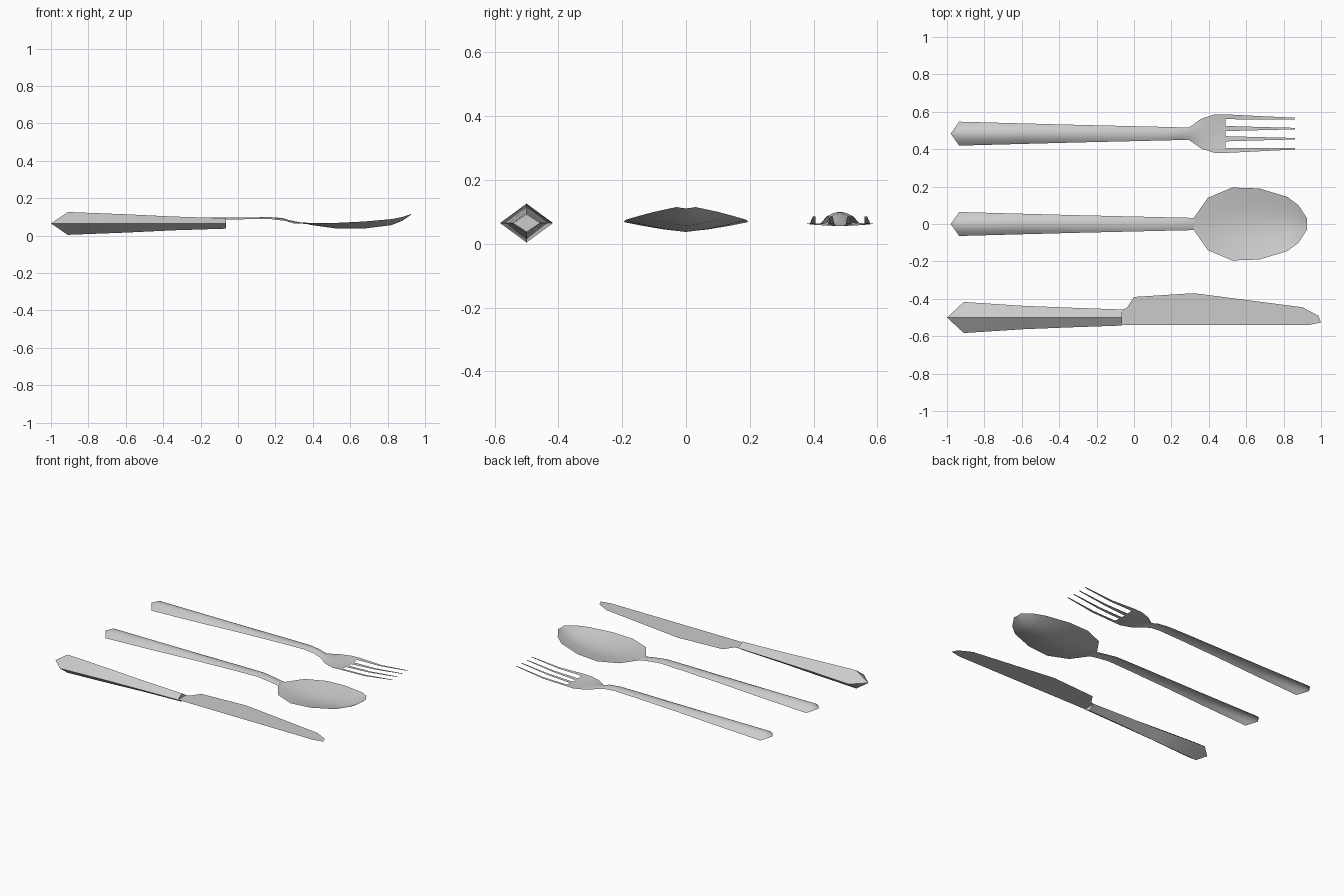
import bpy, math

if "Cube" in bpy.data.objects:
    bpy.data.objects.remove(bpy.data.objects["Cube"])


def make(name, verts, faces):
    me = bpy.data.meshes.new(name)
    me.from_pydata(verts, [], faces)
    me.validate()
    ob = bpy.data.objects.new(name, me)
    bpy.context.collection.objects.link(ob)
    bpy.context.view_layer.objects.active = ob
    ob.select_set(True)
    bpy.ops.object.shade_smooth_by_angle(angle=math.radians(50))
    ob.select_set(False)
    return ob


def loft(stations, cols, cy, power):
    """Thin arched sheet: each station is x, half width, edge z, centre z."""
    verts, faces, n = [], [], len(cols)
    for x, w, ze, zc in stations:
        verts += [(x, cy + w * t, zc + (ze - zc) * abs(t) ** power) for t in cols]
    for i in range(len(stations) - 1):
        for j in range(n - 1):
            a = i * n + j
            faces.append((a, a + n, a + n + 1, a + 1))
    return verts, faces


# Arched handle shared by spoon and fork
handle = [(-0.935, 0.064, 0.062, 0.099), (-0.6, 0.055, 0.07, 0.1),
          (-0.3, 0.047, 0.08, 0.098), (0.0, 0.04, 0.087, 0.096),
          (0.17, 0.036, 0.089, 0.099)]


def add_tip(verts, faces, n, cy):
    k = len(verts)
    verts.append((-0.98, cy, 0.078))
    faces += [(k, j, j + 1) for j in range(n - 1)]


# Spoon handle
cols = [-1, -0.7, -0.35, 0, 0.35, 0.7, 1]
v, f = loft(handle + [(0.25, 0.034, 0.079, 0.088), (0.32, 0.033, 0.068, 0.073)],
            cols, 0, 2)
add_tip(v, f, len(cols), 0)
make("spoon_handle", v, f)

# Spoon bowl
bowl = [(0.32, 0.033, 0.068, 0.073), (0.395, 0.14, 0.068, 0.056),
        (0.525, 0.195, 0.068, 0.038), (0.67, 0.19, 0.075, 0.037),
        (0.82, 0.145, 0.088, 0.056), (0.88, 0.10, 0.1, 0.08),
        (0.925, 0.03, 0.115, 0.111)]
v, f = loft(bowl, cols, 0, 1.4)
make("spoon_bowl", v, f)

# Fork: handle, head and four tines share one sheet
FY = 0.483
half = [0.13, 0.4, 0.75, 1]
cols = [-t for t in reversed(half)] + half
n = len(cols)
v, f = loft(handle + [(0.24, 0.034, 0.082, 0.094), (0.295, 0.034, 0.066, 0.076),
                      (0.36, 0.08, 0.063, 0.062), (0.43, 0.103, 0.062, 0.056),
                      (0.49, 0.103, 0.064, 0.056)], cols, FY, 2)
base = len(v) - n
for k, ty in enumerate([-0.081, -0.027, 0.027, 0.081]):
    a, b = base + 2 * k, base + 2 * k + 1
    for x, z, hw, mix in [(0.66, 0.064, 0.009, 0.5), (0.86, 0.086, 0.004, 1)]:
        root = (v[base + 2 * k][1] + v[base + 2 * k + 1][1]) / 2
        y = root + (FY + ty - root) * mix
        c = len(v)
        v += [(x, y - hw, z), (x, y + hw, z)]
        f.append((a, c, c + 1, b))
        a, b = c, c + 1
add_tip(v, f, n, FY)
make("fork", v, f)

# Knife handle: tapered diamond section
KY, KZ = -0.5, 0.065
rings = [(-0.91, 0.083, 0.061), (-0.6, 0.063, 0.049),
         (-0.35, 0.053, 0.037), (-0.065, 0.043, 0.028)]
v, f = [], []
for x, w, h in rings:
    v += [(x, KY + w, KZ), (x, KY, KZ + h), (x, KY - w, KZ), (x, KY, KZ - h)]
for i in range(len(rings) - 1):
    for j in range(4):
        a, b = 4 * i + j, 4 * i + (j + 1) % 4
        f.append((a, b, b + 4, a + 4))
v.append((-1, KY, KZ))
f += [((j + 1) % 4, j, len(v) - 1) for j in range(4)]
f.append(tuple(range(len(v) - 5, len(v) - 1)))
knife = make("knife_handle", v, f)
knife.data.polygons.foreach_set("use_smooth", [True] * len(f))

# Knife blade: flat outline
outline = [(-0.065, -0.541), (0.93, -0.541), (1, -0.527), (0.985, -0.49),
           (0.9, -0.445), (0.32, -0.37), (0.0, -0.39), (-0.04, -0.45),
           (-0.065, -0.458)]
make("knife_blade", [(x, y, KZ) for x, y in outline], [tuple(range(len(outline)))])
